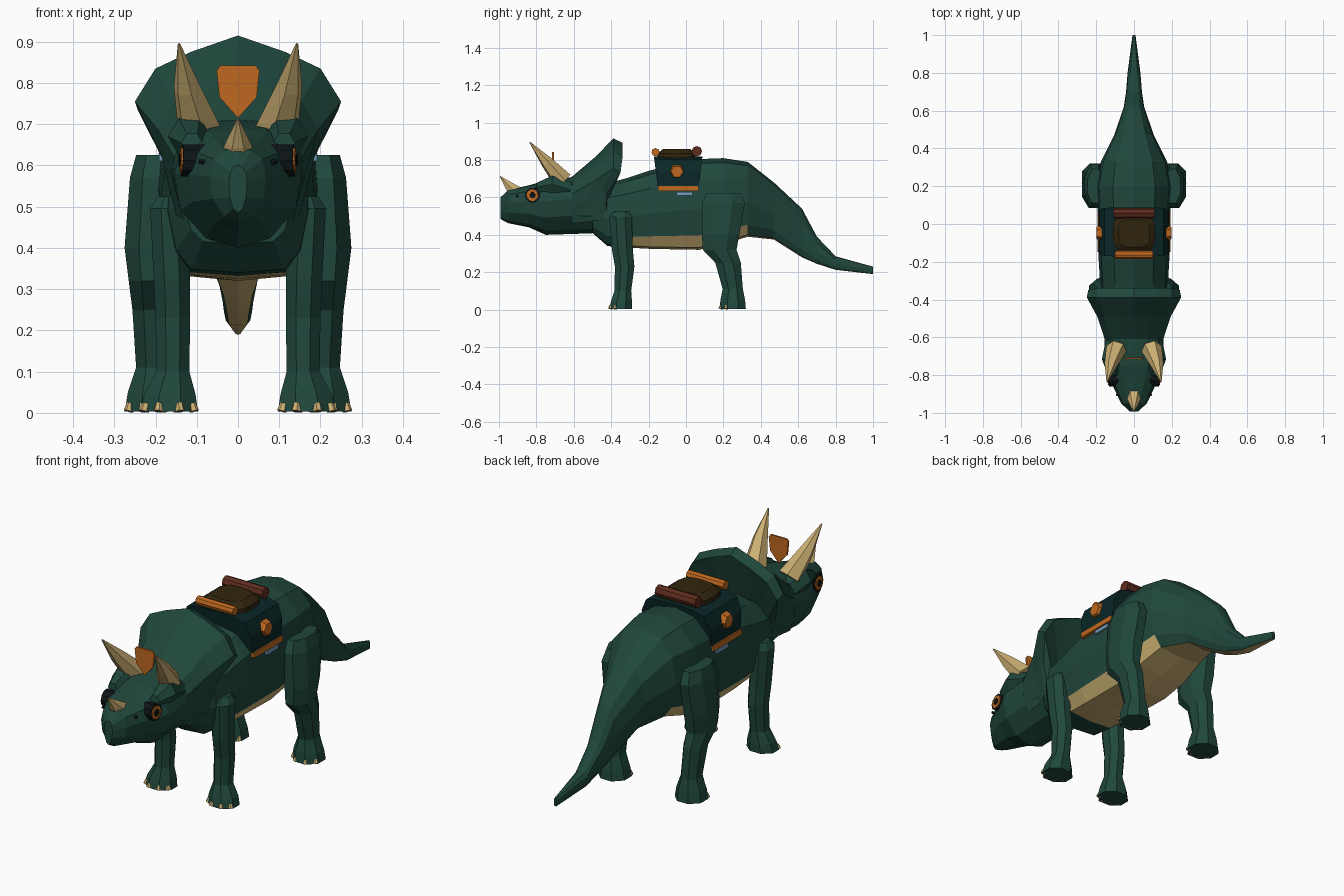
import bpy, bmesh, math
from mathutils import Vector

cube = bpy.data.objects.get("Cube")
if cube:
    bpy.data.objects.remove(cube)


def material(name, r, g, b):
    m = bpy.data.materials.new(name)
    m.use_nodes = True
    m.diffuse_color = (r, g, b, 1)
    bsdf = next(n for n in m.node_tree.nodes if n.type == 'BSDF_PRINCIPLED')
    bsdf.inputs["Base Color"].default_value = (r, g, b, 1)
    bsdf.inputs["Roughness"].default_value = 0.8
    return m


GREEN = material("skin green", .014, .063, .046)
TAN = material("horn tan", .60, .43, .17)
ORANGE = material("orange", .52, .14, .015)
TEAL = material("saddle dark teal", .003, .020, .020)
BROWN = material("seat brown", .030, .018, .004)
RUST = material("roll rust", .115, .026, .013)
BLUE = material("buckle blue", .18, .34, .52)
BLACK = material("eye black", .004, .007, .008)


def loft(name, rows, mats, rule=None, closed=True, caps=True):
    """Skin a list of equal-length point rows; rule(i, j) picks the material."""
    bm = bmesh.new()
    vs = [[bm.verts.new(p) for p in row] for row in rows]
    n = len(rows[0])
    for i, (a, b) in enumerate(zip(vs, vs[1:])):
        for j in range(n if closed else n - 1):
            k = (j + 1) % n
            f = bm.faces.new((a[j], a[k], b[k], b[j]))
            f.material_index = rule(i, j) if rule else 0
    if caps:
        bm.faces.new(vs[0])
        bm.faces.new(vs[-1])
    bmesh.ops.recalc_face_normals(bm, faces=bm.faces)
    me = bpy.data.meshes.new(name)
    bm.to_mesh(me)
    bm.free()
    for m in mats:
        me.materials.append(m)
    ob = bpy.data.objects.new(name, me)
    bpy.context.collection.objects.link(ob)


def tube(name, path, radii, mat, sides=8):
    """Round bar or horn along a path with a radius at each point."""
    path = [Vector(p) for p in path]
    q = (path[-1] - path[0]).to_track_quat('Z', 'Y')
    angles = [math.tau * i / sides for i in range(sides)]
    loft(name, [[p + q @ Vector((r * math.cos(a), r * math.sin(a), 0)) for a in angles]
                for p, r in zip(path, radii)], [mat])


def box(name, centre, size, mat):
    c, h = Vector(centre), Vector(size) / 2
    rows = [[c + Vector((sx * h.x, sy * h.y, sz * h.z))
             for sx, sy in ((-1, -1), (1, -1), (1, 1), (-1, 1))] for sz in (-1, 1)]
    loft(name, rows, [mat])


def mirrored(half):
    """Close a half outline that starts and ends on the centre line."""
    return half + [(-x, z) for x, z in half[-2:0:-1]]


def sections(table, half):
    shape = mirrored(half)
    return [[(x * w, y, zb + z * (zt - zb)) for x, z in shape] for y, zb, zt, w in table]


# Body and tail: green chest, tan belly that narrows to a strip under the tail
body_half = [(0, 0), (.66, .025), (.88, .16), (1, .45), (.92, .77), (.56, .95), (0, 1)]
body_rows = sections([
    (-.50, .41, .63, .13), (-.42, .34, .675, .17), (-.31, .332, .705, .18),
    (-.19, .325, .745, .187), (.07, .32, .805, .192), (.2, .35, .81, .20),
    (.33, .39, .79, .175), (.47, .375, .68, .105), (.62, .28, .54, .054),
    (.70, .245, .39, .042), (.80, .213, .285, .034), (1, .19, .23, .008)], body_half)


def belly(i, j):
    strip = min(j, 11 - j)
    return int(strip == 0 and i >= 2 or strip == 1 and 2 <= i <= 5)


loft("body_and_tail", body_rows, [GREEN, TAN], belly)

# Head with a narrow hooked beak
head_half = [(0, 0), (.5, .08), (.9, .32), (1, .62), (.87, .86), (.45, .98), (0, 1)]
loft("head", sections([
    (-.992, .485, .60, .022), (-.95, .462, .64, .068), (-.84, .44, .665, .12),
    (-.75, .40, .69, .155), (-.6, .405, .71, .157), (-.46, .41, .70, .165),
    (-.41, .36, .67, .16)], head_half), [GREEN])

# Neck frill: base, middle, flared rim, rim thickness, then back to the neck
base = [(.13, .46), (.155, .55), (.155, .62), (.125, .68), (.07, .705), (0, .71)]
rim = [(.15, .48), (.19, .64), (.25, .755), (.2, .835), (.115, .875), (0, .915)]
middle = [((a + c) / 2 - .008, (b + d) / 2) for (a, b), (c, d) in zip(base, rim)]


def arch(half, ys, scale=1.0, drop=0.0):
    pts = [(x * scale, y, z - drop) for (x, z), y in zip(half, ys)]
    return pts + [(-x, y, z) for x, y, z in pts[-2::-1]]


loft("frill", [
    arch(base, [-.61] * 6),
    arch(middle, [-.52, -.52] + [-.49] * 4),
    arch(rim, [-.46, -.45] + [-.388] * 4),
    arch(rim, [-.43, -.425, -.35] + [-.34] * 3, .97, .022),
    arch(base, [-.42, -.42, -.42, -.41, -.40, -.40], .9, .04)],
    [GREEN], closed=False, caps=False)

# Horns
tube("nose_horn", [(0, -.89, .61), (0, -.945, .66), (0, -.994, .713)],
     [.050, .028, .002], TAN, 6)
for s, side in ((1, "left"), (-1, "right")):
    tube(side + "_brow_horn", [(s * .093, -.66, .69), (s * .123, -.745, .79),
         (s * .143, -.835, .895)], [.055, .034, .003], TAN, 6)
    tube(side + "_brow", [(s * .10, -.62, .64), (s * .118, -.72, .67),
         (s * .112, -.80, .655)], [.05, .052, .026], GREEN, 6)

    # Eye, built as stacked discs facing outward
    def disc(name, inner, outer, r, mat):
        direction = Vector((s, -.08, .03))
        centre = Vector((0, -.81, .608))
        tube(side + name, [centre + direction * inner, centre + direction * outer],
             [r, r * .94], mat, 10)
    disc("_eye_rim", .08, .136, .043, BLACK)
    disc("_eye", .13, .140, .034, ORANGE)
    disc("_pupil", .135, .143, .017, BLACK)
    tube(side + "_nostril", [(s * .07, -.90, .605), (s * .094, -.905, .61)],
         [.008, .006], BLACK, 6)

# Shield-shaped forehead plate
shield = mirrored([(0, .715), (.045, .765), (.052, .83), (.043, .842), (0, .842)])
loft("forehead_plate", [[(x, y, z) for x, z in shield] for y in (-.716, -.707)], [ORANGE])


# Legs: octagonal sections given as height, y, x, y radius, x radius
def leg(name, s, table):
    k = 1 / math.cos(math.pi / 8)
    angles = [math.pi / 8 + math.tau * i / 8 for i in range(8)]
    loft(name, [[(s * x + k * rx * math.cos(a), y + k * ry * math.sin(a), z)
                 for a in angles] for z, y, x, ry, rx in table], [GREEN])
    # Toenails around the front of the foot
    z, y, x, ry, rx = table[-1]
    for i, a in enumerate((-150, -112, -68, -30)):
        c, n = math.cos(math.radians(a)), math.sin(math.radians(a))
        p = Vector((s * x + rx * c, y + ry * n, .004))
        tube(name + "_toe_" + str(i + 1), [p, p + Vector((-c * .006, -n * .006, .019))],
             [.012, .009], TAN, 6)


front_leg = [(.525, -.345, .165, .04, .03), (.495, -.35, .168, .06, .045),
             (.32, -.34, .16, .056, .044), (.23, -.328, .158, .052, .042),
             (.10, -.338, .158, .045, .04), (.045, -.345, .165, .056, .062),
             (.003, -.35, .167, .06, .07)]
hind_leg = [(.625, .2, .205, .09, .042), (.57, .2, .21, .115, .052),
            (.40, .185, .215, .10, .06), (.32, .18, .213, .09, .052),
            (.25, .225, .21, .068, .046), (.11, .25, .205, .054, .042),
            (.05, .25, .205, .066, .062), (.003, .25, .205, .07, .07)]
for s, side in ((1, "left"), (-1, "right")):
    leg(side + "_front_leg", s, front_leg)
    leg(side + "_hind_leg", s, hind_leg)

# Saddle blanket: an arch that narrows towards its lower edge
saddle = mirrored([(0, .66), (.17, .655), (.187, .655), (.183, .74), (.155, .80),
                   (.1, .815), (0, .82)])


def flare(z):
    return .108 + .022 * (z - .655) / .165


loft("saddle", [[(x, -.042 + e * flare(z), z) for x, z in saddle] for e in (-1, 1)], [TEAL])
for s, side in ((1, "left"), (-1, "right")):
    box(side + "_saddle_trim", (s * .184, -.042, .647), (.02, .215, .026), ORANGE)
    tube(side + "_saddle_emblem", [(s * .17, -.048, .738), (s * .198, -.048, .738)],
         [.042, .032], ORANGE, 6)
    box(side + "_buckle", (s * .184, -.008, .62), (.016, .088, .018), BLUE)

# Rounded-square seat cushion and the two rolls


def rounded(v):
    return math.copysign(abs(v) ** .6, v)


loft("seat_cushion", [[(r * rounded(math.cos(a)), -.05 + r * .9 * rounded(math.sin(a)), z)
                       for a in (math.tau * i / 16 for i in range(16))]
                      for z, r in ((.80, .113), (.835, .113), (.858, .082))], [BROWN])
tube("front_roll", [(-.1, -.163, .842), (.1, -.163, .842)], [.022, .022], ORANGE)
tube("rear_roll", [(-.108, .058, .847), (.108, .058, .847)], [.028, .028], RUST)
